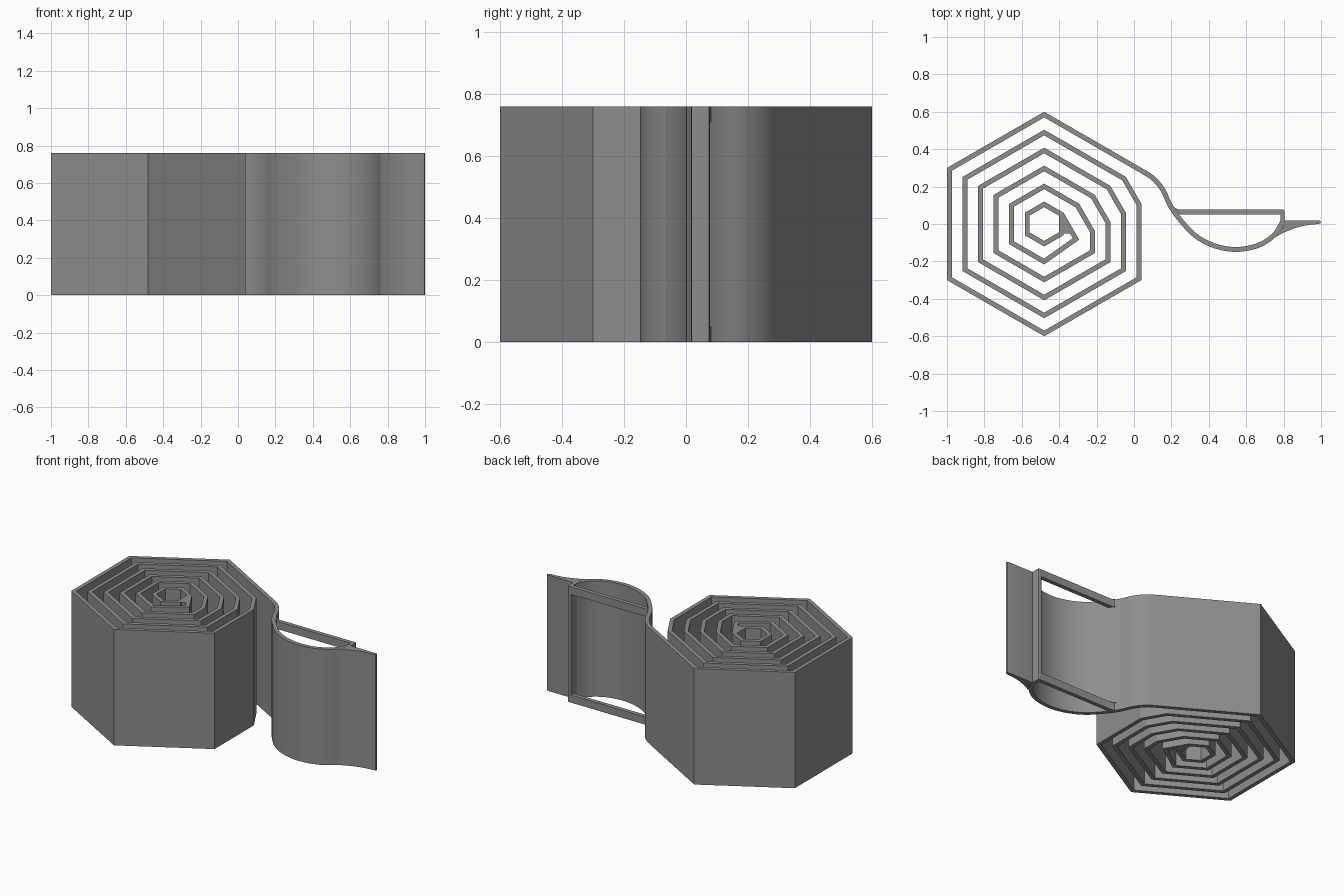
import bpy
import math
from mathutils import Vector

if "Cube" in bpy.data.objects:
    bpy.data.objects.remove(bpy.data.objects["Cube"])

HEIGHT = 0.76      # extrusion height of the whole strip
WALL = 0.026       # wall thickness
CENTRE = Vector((-0.48, 0.0))
RADII = [0.6 - 0.096 * k for k in range(6)]

grey = bpy.data.materials.new("grey")
grey.diffuse_color = (0.27, 0.27, 0.27, 1)
grey.use_nodes = True
grey.node_tree.nodes["Principled BSDF"].inputs["Base Color"].default_value = grey.diffuse_color


def make_object(name, verts, faces):
    mesh = bpy.data.meshes.new(name)
    mesh.from_pydata(verts, [], faces)
    mesh.materials.append(grey)
    mesh.shade_smooth()
    mesh.set_sharp_from_angle(angle=math.radians(25))
    obj = bpy.data.objects.new(name, mesh)
    bpy.context.collection.objects.link(obj)
    return obj


def prism(name, outline, z0=0.0, z1=HEIGHT):
    """Extrude a clockwise outline between two heights."""
    pts = outline[::-1]
    n = len(pts)
    verts = [(x, y, z) for z in (z0, z1) for x, y in pts]
    faces = [tuple(range(n))[::-1], tuple(range(n, 2 * n))]
    faces += [(i, (i + 1) % n, n + (i + 1) % n, n + i) for i in range(n)]
    return make_object(name, verts, faces)


def offset_right(path, dist, closed=False):
    """Mitred parallel of a path on its right-hand side."""
    out, n = [], len(path)
    for i, p in enumerate(path):
        prev = path[i - 1] if closed or i > 0 else None
        nxt = path[(i + 1) % n] if closed or i < n - 1 else None
        dirs = [(b - a).normalized() for a, b in ((prev, p), (p, nxt))
                if a is not None and b is not None]
        normals = [Vector((d.y, -d.x)) for d in dirs]
        mid = sum(normals, Vector((0, 0))).normalized()
        out.append(p + mid * (dist / mid.dot(normals[0])))
    return out


def ribbon(name, left, right, closed=False):
    """Upright wall between two matching paths."""
    n = len(left)
    verts = []
    for a, b in zip(left, right):
        verts += [(a.x, a.y, 0), (a.x, a.y, HEIGHT), (b.x, b.y, HEIGHT), (b.x, b.y, 0)]
    faces = []
    for i in range(n if closed else n - 1):
        s, t = 4 * i, 4 * ((i + 1) % n)
        for j in range(4):
            k = (j + 1) % 4
            faces.append((s + j, t + j, t + k, s + k))
    if not closed:
        e = 4 * (n - 1)
        faces += [(0, 1, 2, 3), (e + 3, e + 2, e + 1, e)]
    return make_object(name, verts, faces)


def hex_point(radius, k):
    """Clockwise hexagon corner, k = 0 at the back."""
    a = math.radians(90 - 60 * k)
    return CENTRE + Vector((math.cos(a), math.sin(a))) * radius


def smooth_path(points, steps=6):
    """Catmull-Rom curve through the points."""
    p = [points[0] * 2 - points[1]] + points + [points[-1] * 2 - points[-2]]
    out = []
    for i in range(1, len(p) - 2):
        a, b, c, d = p[i - 1:i + 3]
        for s in range(steps):
            t = s / steps
            out.append(0.5 * (2 * b + (c - a) * t + (2 * a - 5 * b + 4 * c - d) * t * t
                              + (3 * b - a - 3 * c + d) * t ** 3))
    return out + [points[-1]]


# Closed hexagon at the core
core = [hex_point(RADII[5], k) for k in range(6)]
ribbon("core_hexagon", core, offset_right(core, WALL, True), True)

# Hexagonal spiral: each turn steps outward on its right side
step = 0.096 * math.cos(math.radians(30))
path = [hex_point(RADII[5], 1)]
for ring in range(4, -1, -1):
    path.append(path[-1] + Vector((step, -step * math.sqrt(3))))
    path += [hex_point(RADII[ring], k) for k in ((2, 3, 4, 5, 0, 1) if ring < 4 else (3, 4, 5, 0, 1))]
path.pop()

# Curved neck and bowl of the clip continue the spiral
bowl = [(0.04, 0.3), (0.11, 0.255), (0.165, 0.19), (0.205, 0.105), (0.26, 0.027),
        (0.34, -0.055), (0.44, -0.106), (0.55, -0.123), (0.66, -0.102),
        (0.74, -0.05), (0.782, 0.015)]
path += smooth_path([Vector(p) for p in bowl])
inner = offset_right(path, WALL)
inner[0] = Vector((path[0].x, 0.008))
ribbon("spiral_strip", path, inner)

# Small solid web joining the core to the first turn
prism("core_web", [(path[0].x, 0.008), (-0.3425, -0.05), (path[0].x, -0.05)])

# Flat clip frame: upper and lower rails leave a window between them
for name, z0, z1 in (("lower_rail", 0, 0.05), ("upper_rail", HEIGHT - 0.05, HEIGHT)):
    prism(name, [(0.212, 0.092), (0.22, 0.081), (0.235, 0.077), (0.782, 0.077),
                 (0.782, 0.05), (0.244, 0.05)], z0, z1)

# End post with the tapered finger tab
prism("post_and_tab", [(0.782, 0.015), (0.782, 0.077), (0.797, 0.077), (0.803, 0.074),
                       (0.805, 0.067), (0.805, 0.02), (0.985, 0.02), (0.996, 0.017),
                       (1.0, 0.01), (0.996, 0.003), (0.985, 0.0), (0.94, -0.004),
                       (0.9, -0.011), (0.86, -0.022), (0.82, -0.038), (0.79, -0.051),
                       (0.762, -0.067), (0.785, -0.035), (0.804, 0.001)])
